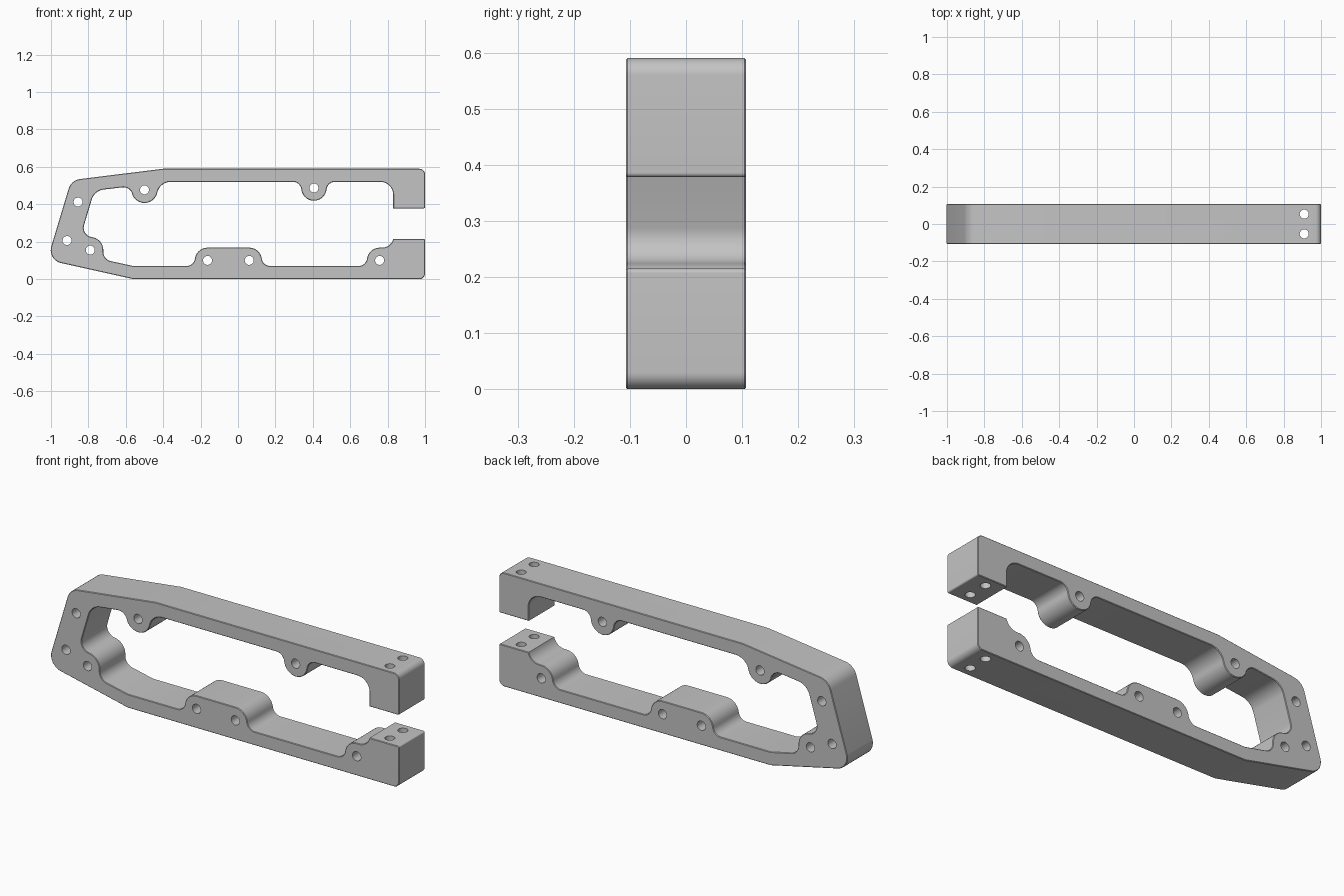
import bpy
import bmesh
from math import atan2, cos, sin, tan, radians, degrees
from mathutils import Matrix, Vector

cube = bpy.data.objects.get("Cube")
if cube:
    bpy.data.objects.remove(cube)

HALF = 0.107      # half thickness
FLOOR, CEIL, TOP = 0.07, 0.52, 0.59
HOLE = 0.024


def arc(cx, cz, r, a0, a1):
    n = max(2, round(abs(a1 - a0) / 9))
    angles = [radians(a0 + (a1 - a0) * i / n) for i in range(n + 1)]
    return [Vector((cx + r * cos(a), cz + r * sin(a))) for a in angles]


def fillet(prev, corner, nxt, r):
    """Rounded corner between two straight edges."""
    p = Vector(corner)
    u = (Vector(prev) - p).normalized()
    v = (Vector(nxt) - p).normalized()
    half = u.angle(v) / 2
    c = p + (u + v).normalized() * (r / sin(half))
    start, end = p + u * (r / tan(half)) - c, p + v * (r / tan(half)) - c
    a0 = degrees(atan2(start.y, start.x))
    turn = (degrees(atan2(end.y, end.x)) - a0 + 180) % 360 - 180
    return arc(c.x, c.y, r, a0, a0 + turn)


def half_boss(cx, cz, plane, side, up, r=0.068, reach=0.112):
    """Boss from its tip, blending into a horizontal wall on one side."""
    d = (cz - plane) * up
    r2 = (reach ** 2 + d ** 2 - r ** 2) / (2 * (r + d))
    t = degrees(atan2(r2 - d, reach))
    pts = arc(0, 0, r, 90, t) + arc(reach, r2 - d, r2, 180 + t, 270)
    return [Vector((cx + side * p.x, cz + up * p.y)) for p in pts]


# Side outline: lower jaw and lower arm
path = fillet((0, 0), (1, 0), (1, 0.2), 0.03)
path += fillet((1, 0), (1, 0.215), (0.83, 0.215), 0.008)
path += arc(0.77, 0.23, 0.062, -14, -90)
path += half_boss(0.757, 0.10, FLOOR, -1, 1)
path += half_boss(0.06, 0.10, FLOOR, 1, 1)[::-1]
path += half_boss(-0.163, 0.10, FLOOR, -1, 1)
path += [Vector((-0.56, FLOOR))]
# Inside of the end wall
path += arc(-0.67, 0.145, 0.05, 259, 175)
path += arc(-0.79, 0.155, 0.07, -5, 83)
path += arc(-0.775, 0.274, 0.05, 263, 163)
path += fillet((-0.823, 0.289), (-0.768, 0.4725), (-0.61, 0.492), 0.075)
# Upper arm and upper jaw
path += arc(-0.613, 0.441, 0.05, 97, 18)
path += arc(-0.5, 0.477, 0.07, 198, 270)
path += half_boss(-0.5, 0.477, CEIL, 1, -1, 0.07, 0.14)
path += half_boss(0.406, 0.487, CEIL, -1, -1)[::-1]
path += half_boss(0.406, 0.487, CEIL, 1, -1)
path += fillet((0.6, CEIL), (0.83, CEIL), (0.83, 0.4), 0.07)
path += [Vector((0.83, 0.378))]
path += fillet((0.83, 0.378), (1, 0.378), (1, 0.5), 0.008)
path += fillet((1, 0.4), (1, TOP), (0, TOP), 0.03)
# Outside of the end wall
path += [Vector((-0.4, TOP))]
path += fillet((-0.4, TOP), (-0.892, 0.529), (-1.02, 0.1025), 0.073)
path += fillet((-0.892, 0.529), (-1.02, 0.1025), (-0.56, 0), 0.07)
path += [Vector((-0.56, 0))]

# Extrude the outline and break the rim edges slightly
bm = bmesh.new()
face = bm.faces.new([bm.verts.new((p.x, -HALF, p.y)) for p in path])
bmesh.ops.remove_doubles(bm, verts=bm.verts[:], dist=0.0005)
ext = bmesh.ops.extrude_face_region(bm, geom=bm.faces[:])
moved = [g for g in ext["geom"] if isinstance(g, bmesh.types.BMVert)]
bmesh.ops.translate(bm, verts=moved, vec=(0, 2 * HALF, 0))
bmesh.ops.recalc_face_normals(bm, faces=bm.faces[:])
rim = [e for e in bm.edges if abs(e.verts[0].co.y - e.verts[1].co.y) < 0.001]
bmesh.ops.bevel(bm, geom=rim, offset=0.003, segments=1, affect='EDGES')
mesh = bpy.data.meshes.new("clamp_frame")
bm.to_mesh(mesh)
bm.free()
frame = bpy.data.objects.new("clamp_frame", mesh)
bpy.context.collection.objects.link(frame)

grey = bpy.data.materials.new("plain_grey")
grey.use_nodes = True
colour = (0.55, 0.55, 0.55, 1)
grey.diffuse_color = colour
grey.node_tree.nodes["Principled BSDF"].inputs["Base Color"].default_value = colour
mesh.materials.append(grey)

# Drill cross holes through the sides and bolt holes through both jaws
bm = bmesh.new()


def drill(matrix, depth):
    bmesh.ops.create_cone(bm, cap_ends=True, segments=32, radius1=HOLE,
                          radius2=HOLE, depth=depth, matrix=matrix)


for x, z in [(-0.855, 0.412), (-0.914, 0.206), (-0.79, 0.155), (-0.5, 0.477),
             (-0.163, 0.10), (0.06, 0.10), (0.757, 0.10), (0.406, 0.487)]:
    drill(Matrix.Translation((x, 0, z)) @ Matrix.Rotation(radians(90), 4, 'X'), 0.4)
for y in (-0.053, 0.053):
    drill(Matrix.Translation((0.91, y, 0.3)), 1)
cut_mesh = bpy.data.meshes.new("hole_cutter")
bm.to_mesh(cut_mesh)
bm.free()
cutter = bpy.data.objects.new("hole_cutter", cut_mesh)
bpy.context.collection.objects.link(cutter)
cutter.hide_render = True

mod = frame.modifiers.new("holes", 'BOOLEAN')
mod.operation = 'DIFFERENCE'
mod.solver = 'EXACT'
mod.object = cutter
bpy.ops.object.select_all(action='DESELECT')
frame.select_set(True)
bpy.context.view_layer.objects.active = frame
bpy.ops.object.modifier_apply(modifier=mod.name)
bpy.data.objects.remove(cutter)
bpy.ops.object.shade_smooth_by_angle(angle=radians(30))
